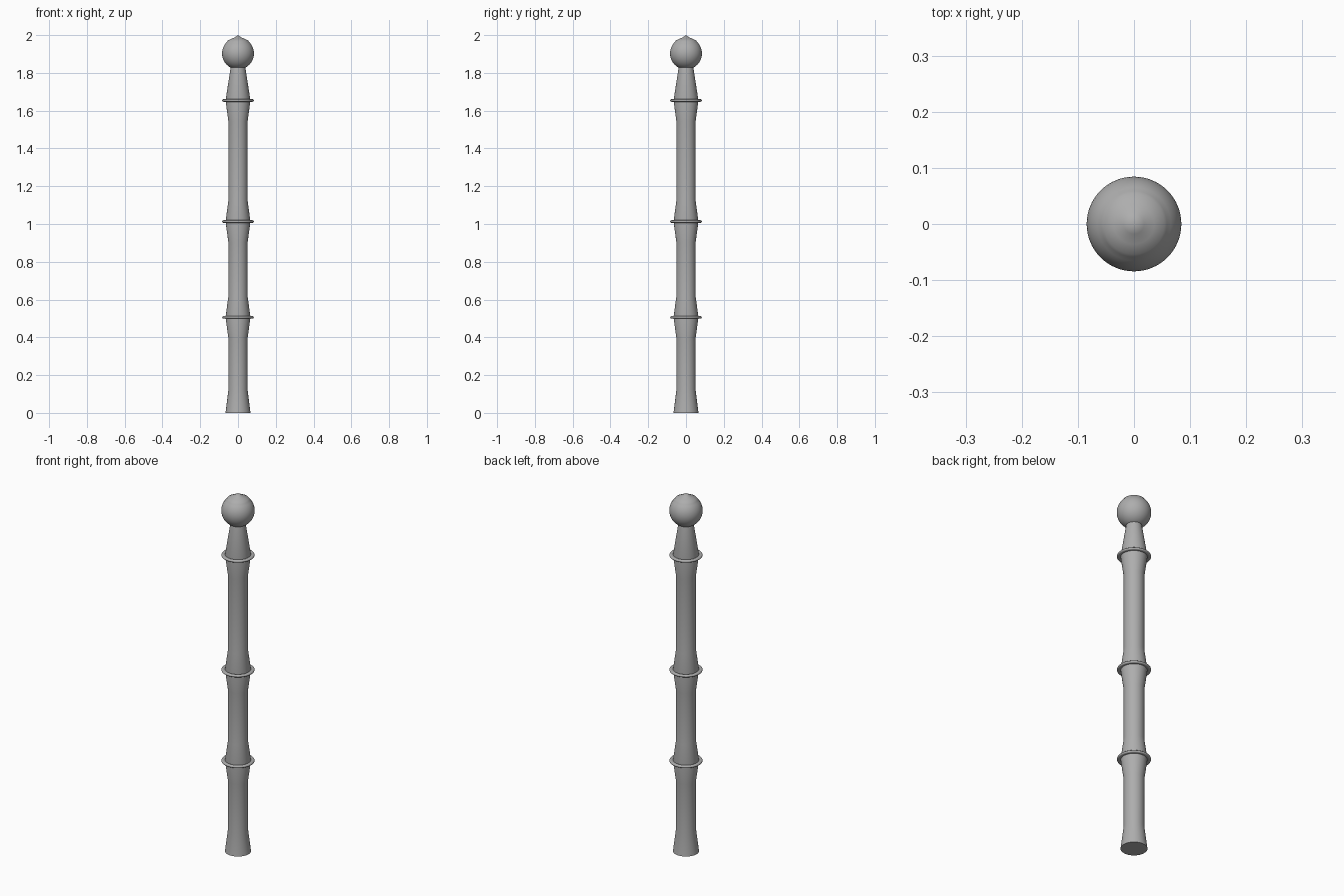
import bpy, bmesh, math

if "Cube" in bpy.data.objects:
    bpy.data.objects.remove(bpy.data.objects["Cube"])

SEGMENTS = 64

# Dark iron grey for every part
iron = bpy.data.materials.new("dark_grey")
iron.diffuse_color = (0.42, 0.42, 0.42, 1)
iron.use_nodes = True
iron.node_tree.nodes["Principled BSDF"].inputs["Base Color"].default_value = iron.diffuse_color


def lathe(name, profile):
    """Spin a (radius, z) profile around z into a smooth closed solid."""
    bm = bmesh.new()
    verts = [bm.verts.new((r, 0, z)) for r, z in profile]
    edges = [bm.edges.new(pair) for pair in zip(verts, verts[1:])]
    bmesh.ops.spin(bm, geom=verts + edges, cent=(0, 0, 0), axis=(0, 0, 1),
                   angle=math.tau, steps=SEGMENTS, use_merge=False)
    bmesh.ops.remove_doubles(bm, verts=bm.verts, dist=0.0001)
    bmesh.ops.recalc_face_normals(bm, faces=bm.faces)
    mesh = bpy.data.meshes.new(name)
    bm.to_mesh(mesh)
    bm.free()
    mesh.materials.append(iron)
    obj = bpy.data.objects.new(name, mesh)
    bpy.context.collection.objects.link(obj)
    bpy.ops.object.select_all(action='DESELECT')
    obj.select_set(True)
    bpy.context.view_layer.objects.active = obj
    bpy.ops.object.shade_smooth_by_angle(angle=math.radians(40))
    return obj


WIDE, NARROW, FLARE = 0.066, 0.051, 0.11
ring_heights = [0.506, 1.013, 1.654]

# Shaft: narrow sections flaring out at the foot and at every ring
shaft = [(0, 0), (WIDE, 0), (NARROW, FLARE + 0.01)]
for z in ring_heights:
    shaft += [(NARROW, z - FLARE), (WIDE, z)]
    if z != ring_heights[-1]:
        shaft += [(NARROW, z + FLARE)]
shaft += [(0.037, 1.84), (0, 1.84)]
lathe("shaft", shaft)

# Thin collar rings with rounded rims
for i, z in enumerate(ring_heights):
    rim = [(0.076 + 0.008 * math.cos(a), z + 0.007 * math.sin(a))
           for a in (math.radians(d) for d in range(-90, 91, 30))]
    lathe(f"collar_ring_{i + 1}", [(0.05, z)] + rim + [(0.05, z)])

# Ball finial, flat underneath, with a shallow concave pointed cap
BALL_R, BALL_Z = 0.0845, 1.903
ball = [(BALL_R * math.cos(a), BALL_Z + BALL_R * math.sin(a))
        for a in (math.radians(-66 + i * 7) for i in range(17))]
lathe("ball_finial", [(0, ball[0][1])] + ball
      + [(0.054, 1.971), (0.036, 1.98), (0.018, 1.988), (0, 2.0)])
